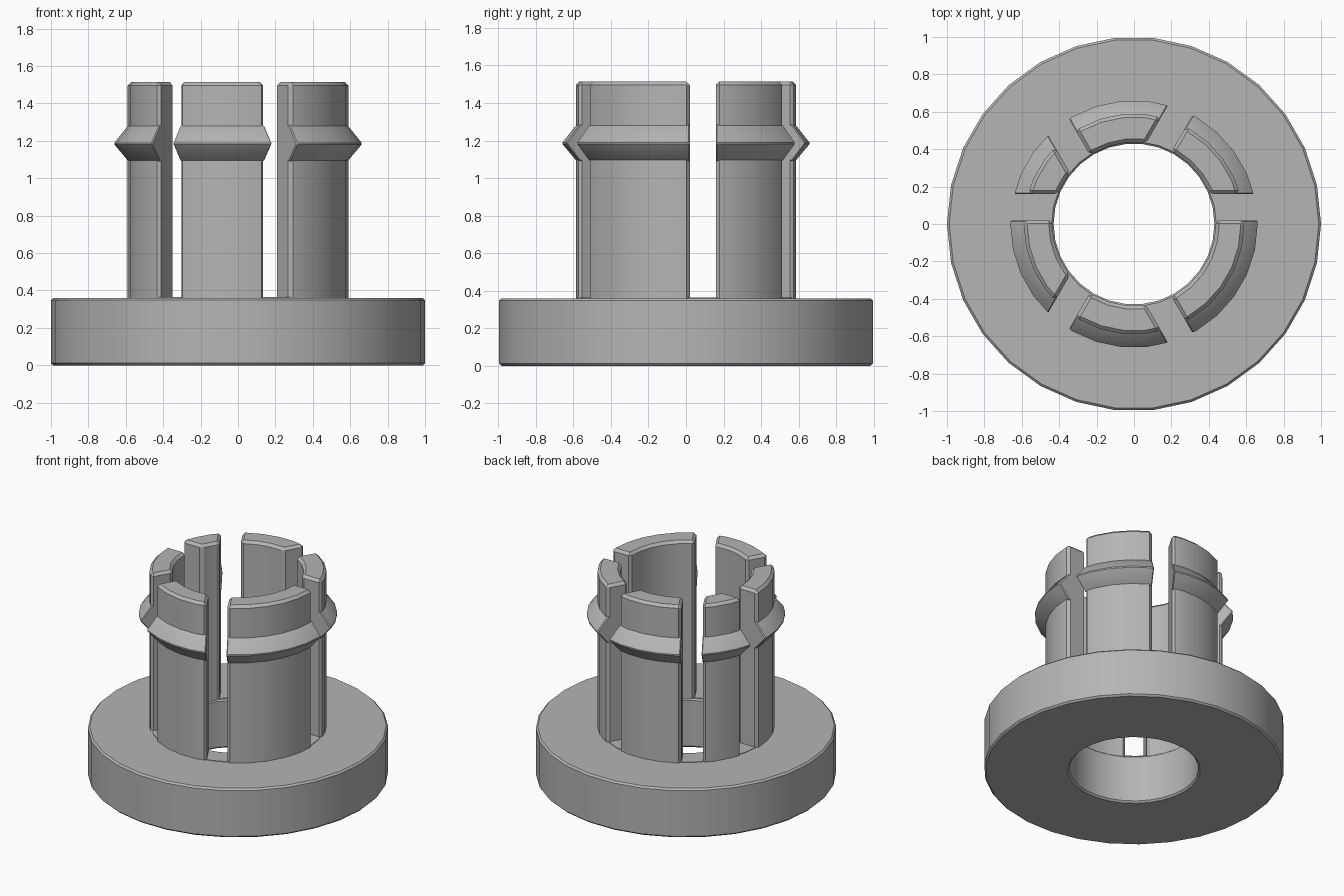
import bpy
import bmesh
from math import cos, sin, pi, radians
from mathutils import Matrix

if "Cube" in bpy.data.objects:
    bpy.data.objects.remove(bpy.data.objects["Cube"], do_unlink=True)

SIDES = 30
GREY = (0.46, 0.46, 0.46, 1.0)
grey = bpy.data.materials.new("plain grey")
grey.use_nodes = True
grey.diffuse_color = GREY
grey.node_tree.nodes["Principled BSDF"].inputs["Base Color"].default_value = GREY


def add_object(name, bm):
    bmesh.ops.recalc_face_normals(bm, faces=bm.faces)
    mesh = bpy.data.meshes.new(name)
    bm.to_mesh(mesh)
    bm.free()
    mesh.materials.append(grey)
    obj = bpy.data.objects.new(name, mesh)
    bpy.context.collection.objects.link(obj)
    return obj


def lathe(name, profile):
    """Turn a closed (radius, height) profile around z."""
    bm = bmesh.new()
    rings = []
    for i in range(SIDES):
        a = 2 * pi * i / SIDES
        rings.append([bm.verts.new((r * cos(a), r * sin(a), z)) for r, z in profile])
    n = len(profile)
    for i in range(SIDES):
        here, there = rings[i], rings[(i + 1) % SIDES]
        for j in range(n):
            k = (j + 1) % n
            bm.faces.new((here[j], there[j], there[k], here[k]))
    return add_object(name, bm)


def finish(obj, cutters=(), bevel=0.0):
    """Cut the slots, soften the edges, then bake the modifiers."""
    for cutter in cutters:
        cut = obj.modifiers.new("slot", 'BOOLEAN')
        cut.operation, cut.solver, cut.object = 'DIFFERENCE', 'EXACT', cutter
    if bevel:
        soft = obj.modifiers.new("soft edges", 'BEVEL')
        soft.width, soft.segments = bevel, 1
        soft.limit_method, soft.angle_limit = 'ANGLE', radians(35)
    bpy.context.view_layer.update()
    graph = bpy.context.evaluated_depsgraph_get()
    obj.data = bpy.data.meshes.new_from_object(obj.evaluated_get(graph))
    obj.modifiers.clear()
    obj.data.shade_smooth()
    obj.data.set_sharp_from_angle(angle=radians(30))


# Slot cutters: three off-centre bars, a sixth of a turn apart
cutters = []
for i in range(3):
    bm = bmesh.new()
    bmesh.ops.create_cube(bm, size=1)
    bmesh.ops.scale(bm, vec=(2, 0.14, 2), verts=bm.verts)
    bmesh.ops.translate(bm, vec=(0, 0.09, 1), verts=bm.verts)
    bmesh.ops.rotate(bm, matrix=Matrix.Rotation(i * pi / 3, 3, 'Z'), verts=bm.verts)
    cutter = add_object("slot_cutter", bm)
    cutter.hide_render = True
    cutters.append(cutter)

# Flange with a through bore
flange = lathe("flange", [(0.43, 0), (1, 0), (1, 0.36), (0.43, 0.36)])
finish(flange, bevel=0.012)

# Thin floor left between the fingers
floor = lathe("slot_floor", [(0.44, 0.3), (0.58, 0.3), (0.58, 0.364), (0.44, 0.364)])
finish(floor)

# Spring fingers
fingers = lathe("fingers", [(0.437, 0.3), (0.59, 0.3), (0.59, 1.515), (0.437, 1.515)])
finish(fingers, cutters, bevel=0.02)

# Snap ridge around the fingers
ridge = lathe("snap_ridge", [(0.55, 1.09), (0.585, 1.09), (0.665, 1.185),
                             (0.585, 1.285), (0.55, 1.285)])
finish(ridge, cutters, bevel=0.006)

for cutter in cutters:
    bpy.data.objects.remove(cutter, do_unlink=True)
